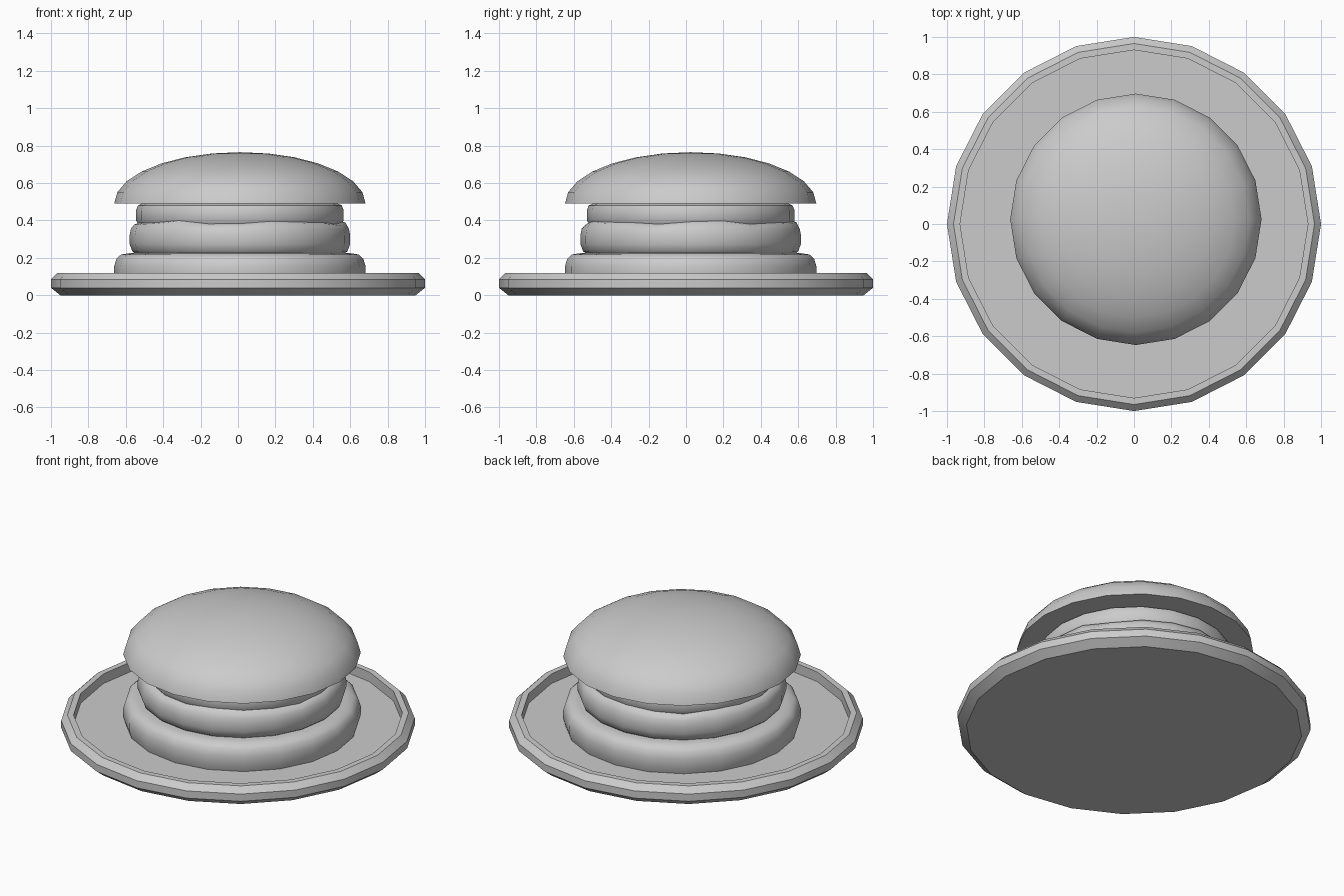
import bpy, bmesh
from math import sin, cos, pi

if "Cube" in bpy.data.objects:
    bpy.data.objects.remove(bpy.data.objects["Cube"])

SIDES = 20


def lathe(name, profile, centre=(0, 0), wave=None, angle=40):
    """Revolve (radius, z) points around z; radius 0 makes a pole, open ends get caps."""
    bm = bmesh.new()
    rings = []
    for i, (r, z) in enumerate(profile):
        if r == 0:
            rings.append([bm.verts.new((centre[0], centre[1], z))])
            continue
        ring = []
        for k in range(SIDES):
            a = 2 * pi * k / SIDES
            dz = wave(a, i) if wave else 0
            ring.append(bm.verts.new((centre[0] + r * cos(a), centre[1] + r * sin(a), z + dz)))
        rings.append(ring)
    for lo, hi in zip(rings, rings[1:]):
        for k in range(SIDES):
            n = (k + 1) % SIDES
            if len(hi) == 1:
                bm.faces.new((lo[k], lo[n], hi[0]))
            else:
                bm.faces.new((lo[k], lo[n], hi[n], hi[k]))
    for ring in (rings[0], rings[-1]):
        if len(ring) > 1:
            bm.faces.new(ring)
    bmesh.ops.recalc_face_normals(bm, faces=bm.faces)
    mesh = bpy.data.meshes.new(name)
    bm.to_mesh(mesh)
    bm.free()
    obj = bpy.data.objects.new(name, mesh)
    bpy.context.collection.objects.link(obj)
    bpy.ops.object.select_all(action='DESELECT')
    bpy.context.view_layer.objects.active = obj
    obj.select_set(True)
    bpy.ops.object.shade_smooth_by_angle(angle=angle * pi / 180)
    return obj


C = (0.01, 0.025)  # the stack sits slightly off the plate centre

# Plate with chamfered rim and sunken floor
lathe("plate", [(0.95, 0), (1.0, 0.04), (1.0, 0.085), (0.965, 0.12),
                (0.93, 0.12), (0.93, 0.06)], angle=25)

# Bottom bun
lathe("bottom_bun", [(0.66, 0.06), (0.672, 0.10), (0.672, 0.155), (0.66, 0.195),
                     (0.635, 0.218), (0.59, 0.225)], C)


# Patty with an uneven upper edge
def bumps(a, i):
    return 0.009 * (sin(5 * a + 0.6) + 0.6 * sin(8 * a)) if i >= 5 else 0


lathe("patty", [(0.55, 0.215), (0.575, 0.235), (0.59, 0.275), (0.59, 0.32),
                (0.583, 0.355), (0.565, 0.383), (0.54, 0.392), (0.48, 0.392)], C, bumps)

# Filling slice
lathe("filling", [(0.51, 0.365), (0.54, 0.375), (0.555, 0.40), (0.555, 0.455),
                  (0.545, 0.48), (0.52, 0.492)], C)

# Domed top bun with a flat underside
STEPS = 7
dome = [(0.672 * cos(pi / 2 * i / STEPS), 0.49 + 0.275 * sin(pi / 2 * i / STEPS))
        for i in range(STEPS)] + [(0, 0.765)]
lathe("top_bun", dome, C)
